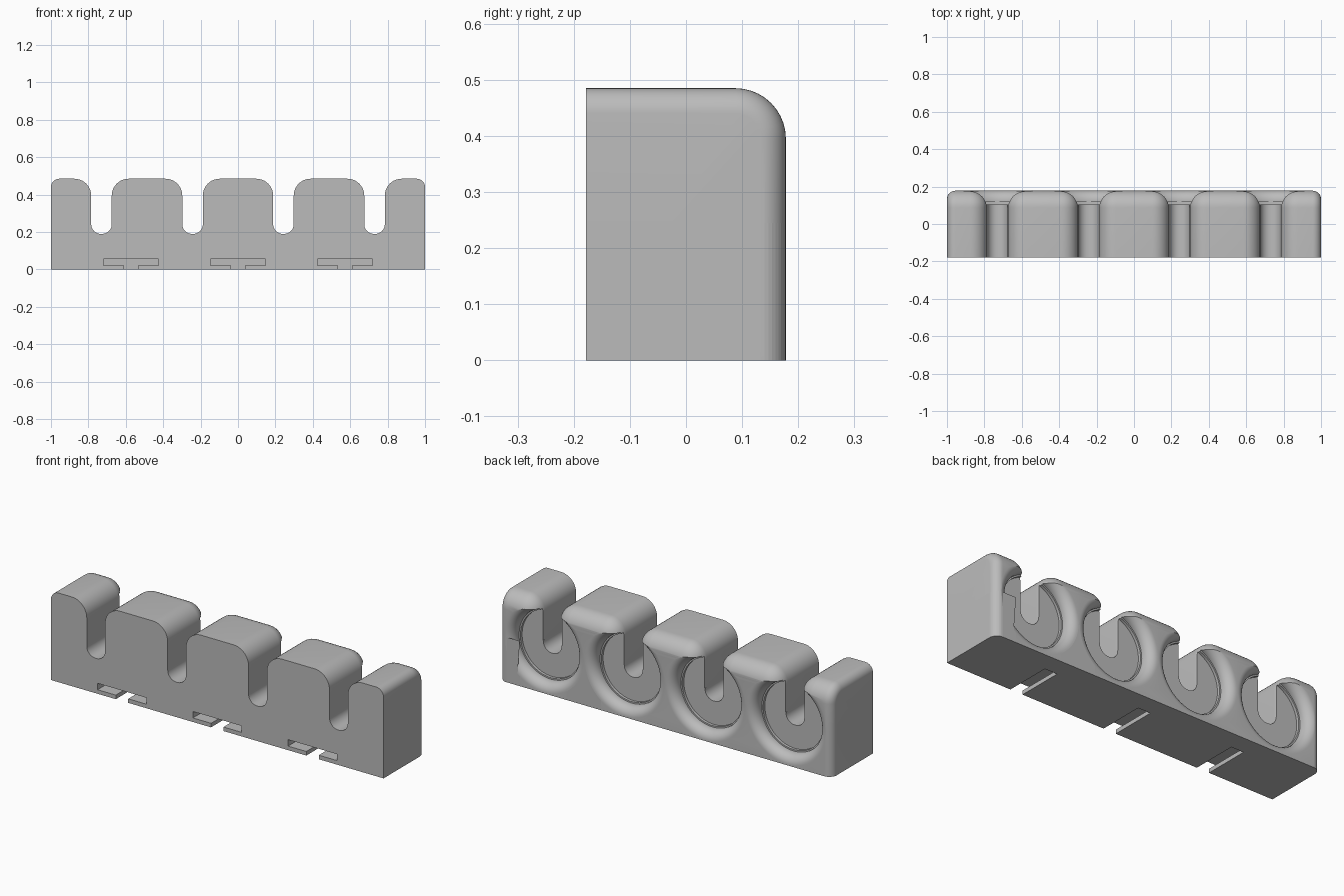
import bpy, bmesh
from math import sin, cos, pi

cube = bpy.data.objects.get("Cube")
if cube:
    bpy.data.objects.remove(cube)

FRONT, BACK, TOP = -0.178, 0.178, 0.485
ROUND, END_ROUND = 0.09, 0.045
SLOTS = [-0.73, -0.243, 0.243, 0.73]
SLOT_HALF, SLOT_FLOOR = 0.055, 0.19
STEPS = 10

grey = bpy.data.materials.new("grey plastic")
grey.use_nodes = True
grey.diffuse_color = (0.5, 0.5, 0.5, 1)
grey.node_tree.nodes["Principled BSDF"].inputs["Base Color"].default_value = (0.5, 0.5, 0.5, 1)


def make_object(name, bm):
    bmesh.ops.recalc_face_normals(bm, faces=bm.faces)
    mesh = bpy.data.meshes.new(name)
    bm.to_mesh(mesh)
    bm.free()
    mesh.materials.append(grey)
    ob = bpy.data.objects.new(name, mesh)
    bpy.context.collection.objects.link(ob)
    return ob


def rounded_block(name, sides, flat_top=None):
    """Convex block rounded at the back; sides are (x, direction, edge radius)."""
    bm = bmesh.new()
    cy, cz = BACK - ROUND, TOP - ROUND
    for x, s, r in sides:
        for i in range(STEPS + 1):
            t = i / STEPS * pi / 2
            px = x - s * r * (1 - sin(t))
            rho = ROUND - r + r * cos(t)
            points = [(px, FRONT, 0), (px, cy + rho, 0)]
            if flat_top:
                points += [(px, FRONT, flat_top), (px, cy + rho, flat_top)]
            else:
                points.append((px, FRONT, cz + rho))
                for j in range(STEPS + 1):
                    p = j / STEPS * pi / 2
                    points.append((px, cy + rho * cos(p), cz + rho * sin(p)))
            for co in points:
                bm.verts.new(co)
    bmesh.ops.remove_doubles(bm, verts=bm.verts, dist=1e-5)
    hull = bmesh.ops.convex_hull(bm, input=bm.verts)
    loose = [v for v in bm.verts if not v.link_faces]
    bmesh.ops.delete(bm, geom=loose, context='VERTS')
    bmesh.ops.dissolve_limit(bm, angle_limit=0.01, verts=bm.verts, edges=bm.edges)
    return make_object(name, bm)


def prism(name, outline, y0, y1):
    """Extrude an x-z outline along y."""
    bm = bmesh.new()
    face = bm.faces.new([bm.verts.new((x, y0, z)) for x, z in outline])
    new = bmesh.ops.extrude_face_region(bm, geom=[face])["geom"]
    bmesh.ops.translate(bm, vec=(0, y1 - y0, 0),
                        verts=[v for v in new if isinstance(v, bmesh.types.BMVert)])
    return make_object(name, bm)


def lathe(name, profile, x, z, count=96):
    """Turn a closed (radius, y) profile around a y-directed axis."""
    bm = bmesh.new()
    rings = []
    for r, y in profile:
        rings.append([bm.verts.new((x + r * cos(2 * pi * k / count), y,
                                    z + r * sin(2 * pi * k / count))) for k in range(count)])
    for a, b in zip(rings, rings[1:]):
        for k in range(count):
            n = (k + 1) % count
            bm.faces.new((a[k], a[n], b[n], b[k]))
    bm.faces.new(rings[0])
    bm.faces.new(rings[-1])
    return make_object(name, bm)


def combine(body, other, operation):
    mod = body.modifiers.new(operation.lower(), 'BOOLEAN')
    mod.operation, mod.object, mod.solver = operation, other, 'EXACT'
    bpy.context.view_layer.objects.active = body
    bpy.ops.object.modifier_apply(modifier=mod.name)
    bpy.data.objects.remove(other)


# Base bar with a row of rounded posts
body = rounded_block("holder_body", [(-1, -1, END_ROUND), (1, 1, END_ROUND)], flat_top=0.245)
lefts = [(-1, -1, END_ROUND)] + [(x + SLOT_HALF, -1, ROUND) for x in SLOTS]
rights = [(x - SLOT_HALF, 1, ROUND) for x in SLOTS] + [(1, 1, END_ROUND)]
for pair in zip(lefts, rights):
    combine(body, rounded_block("post", pair), 'UNION')

# Round-bottomed slots and stepped round recesses on the back
corner = 0.052
curve = [(-SLOT_HALF + corner * (1 - cos(a)), SLOT_FLOOR + corner * (1 - sin(a)))
         for a in [i / STEPS * pi / 2 for i in range(STEPS + 1)]]
half = [(-SLOT_HALF, 0.6)] + curve
slot = half + [(-x, z) for x, z in reversed(half)]
recess = [(0.182, 0.105), (0.182, 0.12), (0.19, 0.12)]
for i in range(STEPS + 1):
    a = i / STEPS * pi / 2
    recess.append((0.19 + 0.05 * (1 - cos(a)), 0.126 + 0.052 * sin(a)))
recess.append((0.24, 0.3))
for x in SLOTS:
    combine(body, prism("slot_cutter", [(x + u, z) for u, z in slot], -0.3, 0.3), 'DIFFERENCE')
    combine(body, lathe("recess_cutter", recess, x, 0.245), 'DIFFERENCE')

# T-shaped mounting channels, open at the front and underside
tee = [(0.0375, -0.1), (0.0375, 0.022), (0.147, 0.022), (0.147, 0.057)]
tee += [(-x, z) for x, z in reversed(tee)]
for x in (-0.573, 0, 0.573):
    combine(body, prism("channel_cutter", [(x + u, z) for u, z in tee], -0.3, 0.075), 'DIFFERENCE')

# Smooth fillets with sharp edges kept
bpy.ops.object.select_all(action='DESELECT')
body.select_set(True)
bpy.context.view_layer.objects.active = body
bpy.ops.object.shade_smooth_by_angle(angle=pi / 6)
